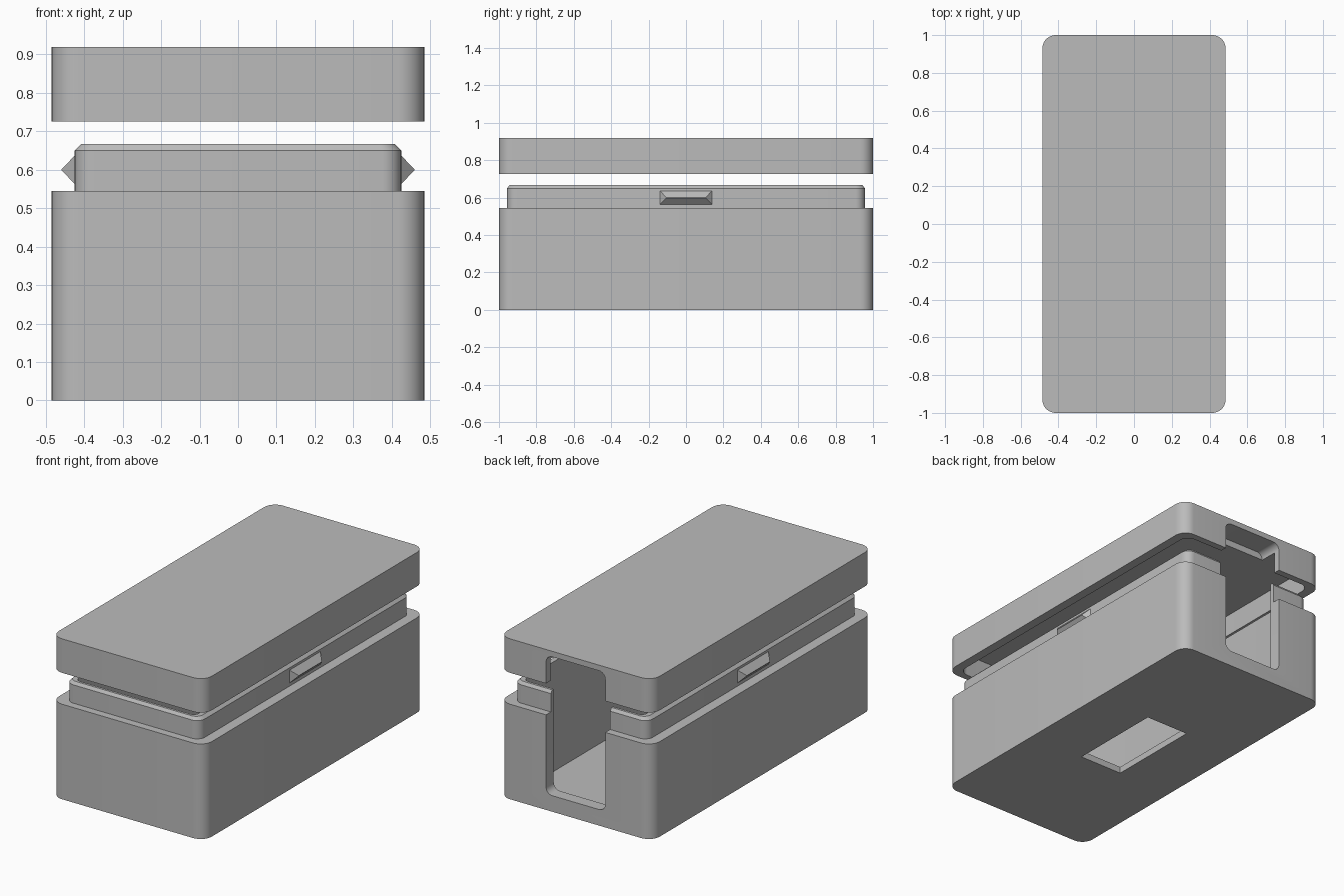
import bpy, bmesh, math
from mathutils import Matrix

if "Cube" in bpy.data.objects:
    bpy.data.objects.remove(bpy.data.objects["Cube"], do_unlink=True)

grey = bpy.data.materials.new("plain_grey")
grey.use_nodes = True
COLOUR = (0.5, 0.5, 0.5, 1)
grey.diffuse_color = COLOUR
grey.node_tree.nodes["Principled BSDF"].inputs["Base Color"].default_value = COLOUR


def outline(hx, hy, r, steps=8):
    """Rounded rectangle of half sizes hx, hy; r = 0 gives plain corners."""
    if r == 0:
        return [(hx, hy), (-hx, hy), (-hx, -hy), (hx, -hy)]
    points = []
    for quarter, (sx, sy) in enumerate([(1, 1), (-1, 1), (-1, -1), (1, -1)]):
        for i in range(steps + 1):
            a = (quarter + i / steps) * math.pi / 2
            points.append((sx * (hx - r) + r * math.cos(a),
                           sy * (hy - r) + r * math.sin(a)))
    return points


def loft(name, rings, matrix=Matrix()):
    """Closed solid through rings of (half x, half y, corner radius, height)."""
    bm = bmesh.new()
    loops = [[bm.verts.new((x, y, z)) for x, y in outline(hx, hy, r)]
             for hx, hy, r, z in rings]
    n = len(loops[0])
    for low, high in zip(loops, loops[1:]):
        for i in range(n):
            j = (i + 1) % n
            bm.faces.new((low[i], low[j], high[j], high[i]))
    bm.faces.new(loops[0][::-1])
    bm.faces.new(loops[-1])
    bm.transform(matrix)
    bmesh.ops.recalc_face_normals(bm, faces=bm.faces)
    mesh = bpy.data.meshes.new(name)
    bm.to_mesh(mesh)
    bm.free()
    mesh.materials.append(grey)
    obj = bpy.data.objects.new(name, mesh)
    bpy.context.collection.objects.link(obj)
    return obj


def activate(obj):
    bpy.ops.object.select_all(action='DESELECT')
    obj.select_set(True)
    bpy.context.view_layer.objects.active = obj


def cut(target, cutter):
    mod = target.modifiers.new("cut", 'BOOLEAN')
    mod.operation = 'DIFFERENCE'
    mod.solver = 'EXACT'
    mod.object = cutter
    activate(target)
    bpy.ops.object.modifier_apply(modifier=mod.name)
    bpy.data.objects.remove(cutter, do_unlink=True)


def back_slot(low, high):
    """Rounded cutter through the back wall."""
    place = Matrix.Translation((0, 0, (low + high) / 2)) @ Matrix.Rotation(math.pi / 2, 4, 'X')
    h = (high - low) / 2
    return loft("slot_cutter", [(0.188, h, 0.04, -1.1), (0.188, h, 0.04, -0.86)], place)


def wedge(name, side, x, z):
    """Ridge that tapers outward on one side."""
    place = Matrix.Translation((side * x, 0, z)) @ Matrix.Rotation(side * math.pi / 2, 4, 'Y')
    return loft(name, [(0.042, 0.145, 0, -0.005), (0.001, 0.105, 0, 0.034)], place)


# Box body with stepped, chamfered lip
box = loft("box_body", [(0.485, 1.0, 0.07, 0), (0.485, 1.0, 0.07, 0.545),
                        (0.425, 0.956, 0.05, 0.545), (0.425, 0.956, 0.05, 0.65),
                        (0.408, 0.944, 0.04, 0.667)])
cut(box, loft("cavity_cutter", [(0.38, 0.93, 0.03, 0.038), (0.38, 0.93, 0.03, 0.8)]))
cut(box, back_slot(0.092, 0.9))
cut(box, loft("floor_window_cutter", [(0.137, 0.28, 0, -0.1), (0.137, 0.28, 0, 0.1)]))

# Raised lid with a hollow underside
lid = loft("lid", [(0.485, 1.0, 0.07, 0.725), (0.485, 1.0, 0.07, 0.92)])
cut(lid, loft("lid_cavity_cutter", [(0.432, 0.961, 0.055, 0.6), (0.432, 0.961, 0.055, 0.85)]))
cut(lid, back_slot(0.5, 0.888))

# Snap ridges on the lip, matching grooves in the lid
for side, word in ((1, "left"), (-1, "right")):
    wedge(word + "_snap_ridge", side, 0.425, 0.6)
    cut(lid, wedge("groove_cutter", side, 0.432, 0.78))

for part in (box, lid):
    activate(part)
    bpy.ops.object.shade_smooth_by_angle(angle=math.radians(30))
